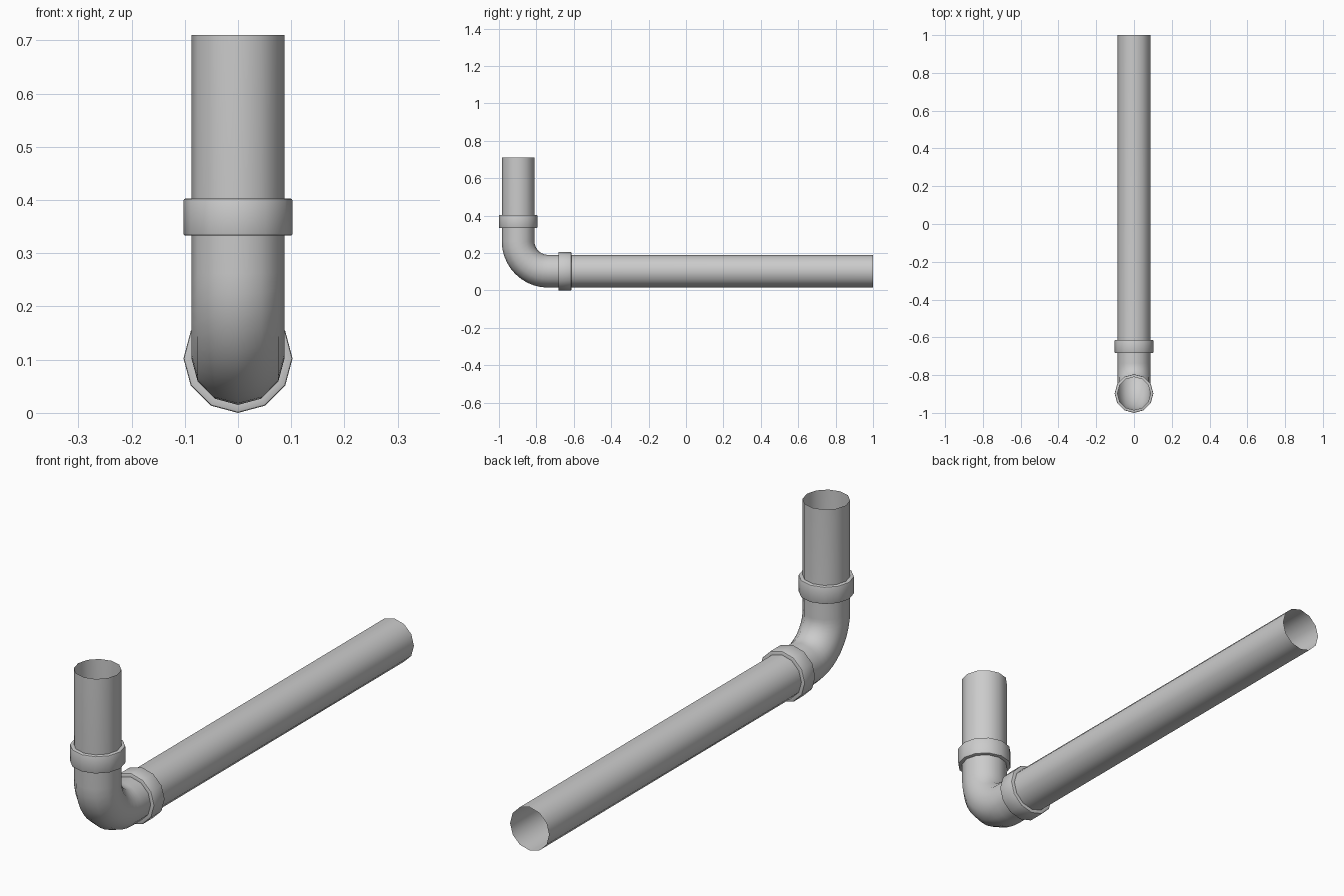
import bpy, bmesh, math
from mathutils import Vector

if "Cube" in bpy.data.objects:
    bpy.data.objects.remove(bpy.data.objects["Cube"])

SIDES = 12
R_PIPE, R_COLLAR = 0.0875, 0.1025
Y0, Z0 = -0.8975, 0.1025      # vertical axis position, horizontal axis height
BEND = 0.16                   # centreline radius of the elbow
X = Vector((1, 0, 0))


def sweep(name, stations):
    """Skin 12-sided rings along (centre, tangent, radius) stations, ends open."""
    bm = bmesh.new()
    rings = []
    for c, t, r in stations:
        n = t.cross(X)
        ring = []
        for i in range(SIDES):
            a = 2 * math.pi * i / SIDES
            ring.append(bm.verts.new(c + X * r * math.cos(a) + n * r * math.sin(a)))
        rings.append(ring)
    for p, q in zip(rings, rings[1:]):
        for i in range(SIDES):
            j = (i + 1) % SIDES
            bm.faces.new((p[i], p[j], q[j], q[i]))
    me = bpy.data.meshes.new(name)
    bm.to_mesh(me)
    bm.free()
    ob = bpy.data.objects.new(name, me)
    bpy.context.collection.objects.link(ob)
    bpy.ops.object.select_all(action='DESELECT')
    ob.select_set(True)
    bpy.context.view_layer.objects.active = ob
    bpy.ops.object.shade_smooth_by_angle(angle=math.radians(40))
    return ob


def collar(name, start, t, length=0.07, b=0.004):
    """Coupling ring with softened outer edges."""
    profile = [(0, R_PIPE), (0, R_COLLAR - b), (b * 0.3, R_COLLAR - b * 0.3),
               (b, R_COLLAR), (length - b, R_COLLAR),
               (length - b * 0.3, R_COLLAR - b * 0.3),
               (length, R_COLLAR - b), (length, R_PIPE)]
    return sweep(name, [(start + t * d, t, r) for d, r in profile])


# Continuous pipe: long run, elbow, upright
down, along = Vector((0, 0, 1)), Vector((0, -1, 0))
path = [(Vector((0, 1, Z0)), along, R_PIPE)]
STEPS = 10
for k in range(STEPS + 1):
    a = math.pi / 2 * k / STEPS
    c = Vector((0, Y0 + BEND - BEND * math.sin(a), Z0 + BEND - BEND * math.cos(a)))
    path.append((c, Vector((0, -math.cos(a), math.sin(a))), R_PIPE))
path.append((Vector((0, Y0, 0.71)), down, R_PIPE))
sweep("bent_pipe", path)

# Couplings either side of the elbow
collar("upright_collar", Vector((0, Y0, 0.333)), down)
collar("long_run_collar", Vector((0, -0.613, Z0)), along)
